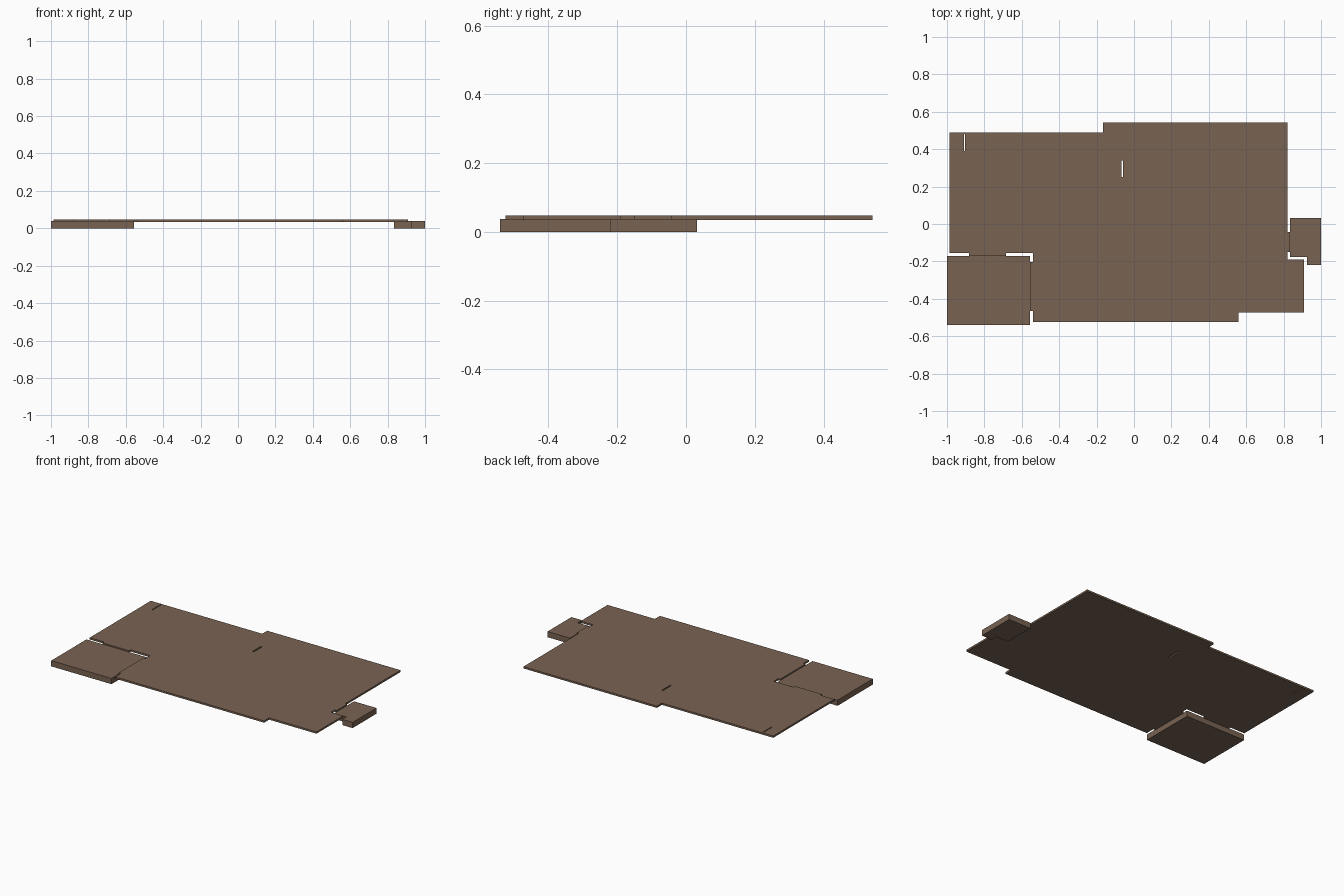
import bpy, bmesh

if "Cube" in bpy.data.objects:
    bpy.data.objects.remove(bpy.data.objects["Cube"])

# single earthy brown
brown = bpy.data.materials.new("floor_brown")
brown.diffuse_color = (0.19, 0.125, 0.085, 1)
brown.use_nodes = True
brown.node_tree.nodes["Principled BSDF"].inputs["Base Color"].default_value = brown.diffuse_color


def prism(name, outline, z0, z1):
    """Extrude a flat outline between two heights."""
    bm = bmesh.new()
    base = bm.faces.new([bm.verts.new((x, y, z0)) for x, y in outline])
    ext = bmesh.ops.extrude_face_region(bm, geom=[base], use_keep_orig=True)
    for v in ext["geom"]:
        if isinstance(v, bmesh.types.BMVert):
            v.co.z = z1
    bmesh.ops.recalc_face_normals(bm, faces=bm.faces)
    me = bpy.data.meshes.new(name)
    bm.to_mesh(me)
    bm.free()
    me.materials.append(brown)
    ob = bpy.data.objects.new(name, me)
    bpy.context.collection.objects.link(ob)
    return ob


def rect(x0, x1, y0, y1):
    return [(x0, y0), (x1, y0), (x1, y1), (x0, y1)]


LOW, TOP = 0.035, 0.047

# main floor, with its doorway tabs reaching the two side platforms
main = prism("main_floor", [
    (-0.54, -0.525), (0.56, -0.525), (0.56, -0.472), (0.91, -0.472),
    (0.91, -0.19), (0.82, -0.19),
    (0.82, -0.15), (0.834, -0.15), (0.834, -0.042), (0.82, -0.042),
    (0.82, 0.543), (-0.165, 0.543), (-0.165, 0.49), (-0.987, 0.49),
    (-0.987, -0.154),
    (-0.882, -0.154), (-0.882, -0.17), (-0.685, -0.17), (-0.685, -0.154),
    (-0.54, -0.154),
    (-0.54, -0.203), (-0.555, -0.203), (-0.555, -0.465), (-0.54, -0.465),
], LOW, TOP)

# narrow wall slots cut through the floor
for i, (x, y0, y1, w) in enumerate([(-0.906, 0.39, 0.482, 0.003),
                                    (-0.063, 0.25, 0.34, 0.005)]):
    cutter = prism("slot_cutter_%d" % i, rect(x - w, x + w, y0, y1), 0.0, 0.1)
    cutter.hide_render = True
    cutter.hide_viewport = True
    mod = main.modifiers.new("slot", 'BOOLEAN')
    mod.operation = 'DIFFERENCE'
    mod.solver = 'EXACT'
    mod.object = cutter

# thicker, lower platforms at the sides
prism("left_platform", rect(-1.0, -0.555, -0.541, -0.17), 0, 0.038)
prism("right_platform", [
    (0.924, -0.22), (1.0, -0.22), (1.0, 0.032), (0.834, 0.032),
    (0.834, -0.176), (0.924, -0.176)], 0, 0.038)
